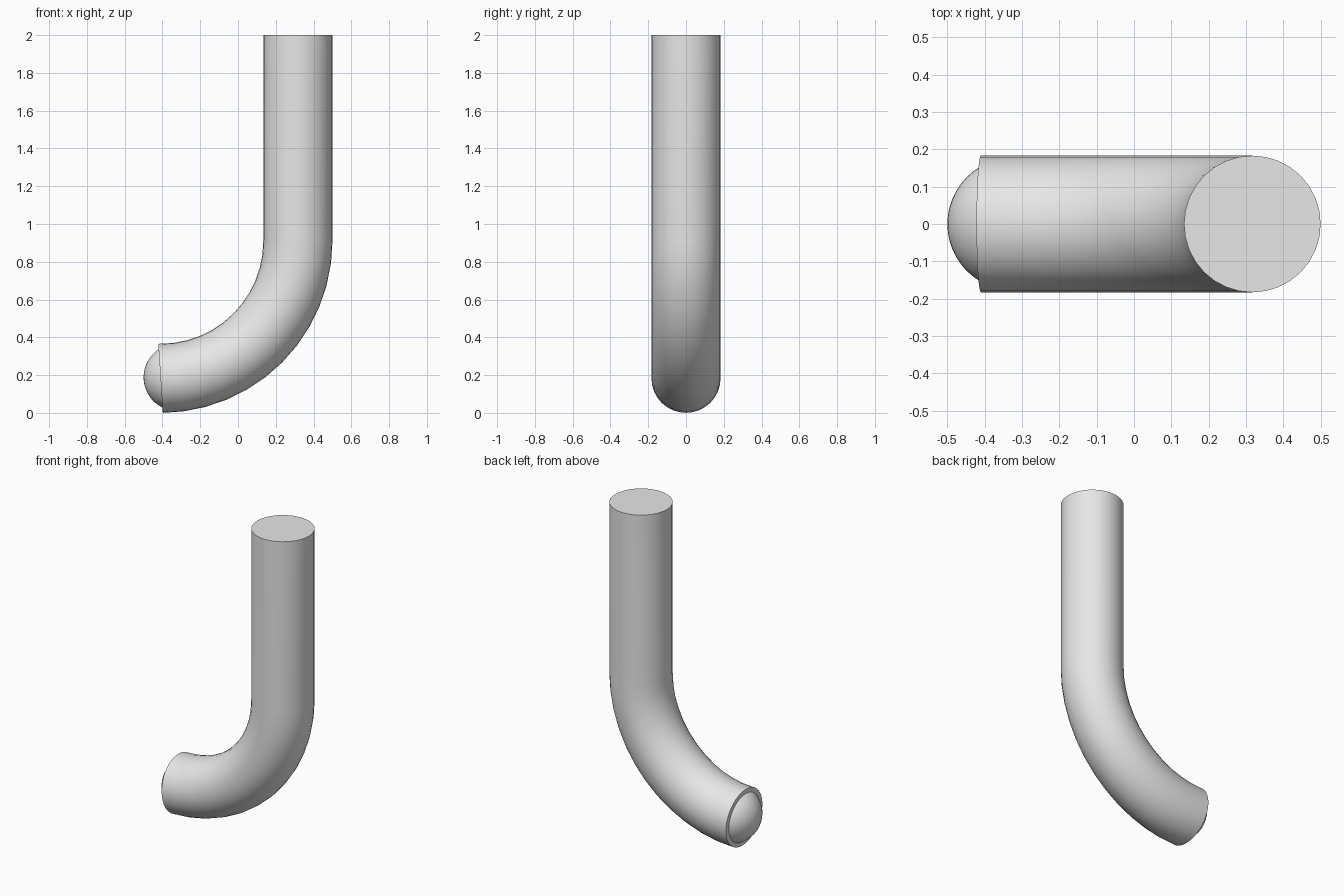
import bpy
from math import sin, cos, pi

cube = bpy.data.objects.get("Cube")
if cube:
    bpy.data.objects.remove(cube, do_unlink=True)

PIPE_R = 0.183
BEND_R = 0.727
AXIS_X = 0.317
BEND_Z = PIPE_R + BEND_R
STEPS = 12

grey = bpy.data.materials.new("plain_grey")
grey.use_nodes = True
colour = (0.8, 0.8, 0.8, 1)
grey.diffuse_color = colour
grey.node_tree.nodes["Principled BSDF"].inputs["Base Color"].default_value = colour

# Path: straight upright, then a quarter bend toward -x
path = [(AXIS_X, 0, 2.0)]
for i in range(STEPS + 1):
    a = i / STEPS * pi / 2
    path.append((AXIS_X - BEND_R * (1 - cos(a)), 0, BEND_Z - BEND_R * sin(a)))

# Bent pipe, swept along the path with closed ends
curve = bpy.data.curves.new("bent_pipe", "CURVE")
curve.dimensions = "3D"
curve.bevel_depth = PIPE_R
curve.bevel_resolution = 14
curve.use_fill_caps = True
spline = curve.splines.new("POLY")
spline.points.add(len(path) - 1)
for point, co in zip(spline.points, path):
    point.co = (*co, 1)
spline.use_smooth = True
curve.materials.append(grey)
pipe = bpy.data.objects.new("bent_pipe", curve)
bpy.context.collection.objects.link(pipe)

# Rounded plug bulging out of the lower end
bpy.ops.mesh.primitive_uv_sphere_add(segments=48, ring_count=24, radius=0.178,
                                     location=(-0.322, 0, 0.188))
plug = bpy.context.object
plug.name = "end_plug"
plug.data.materials.append(grey)
bpy.ops.object.shade_smooth()
